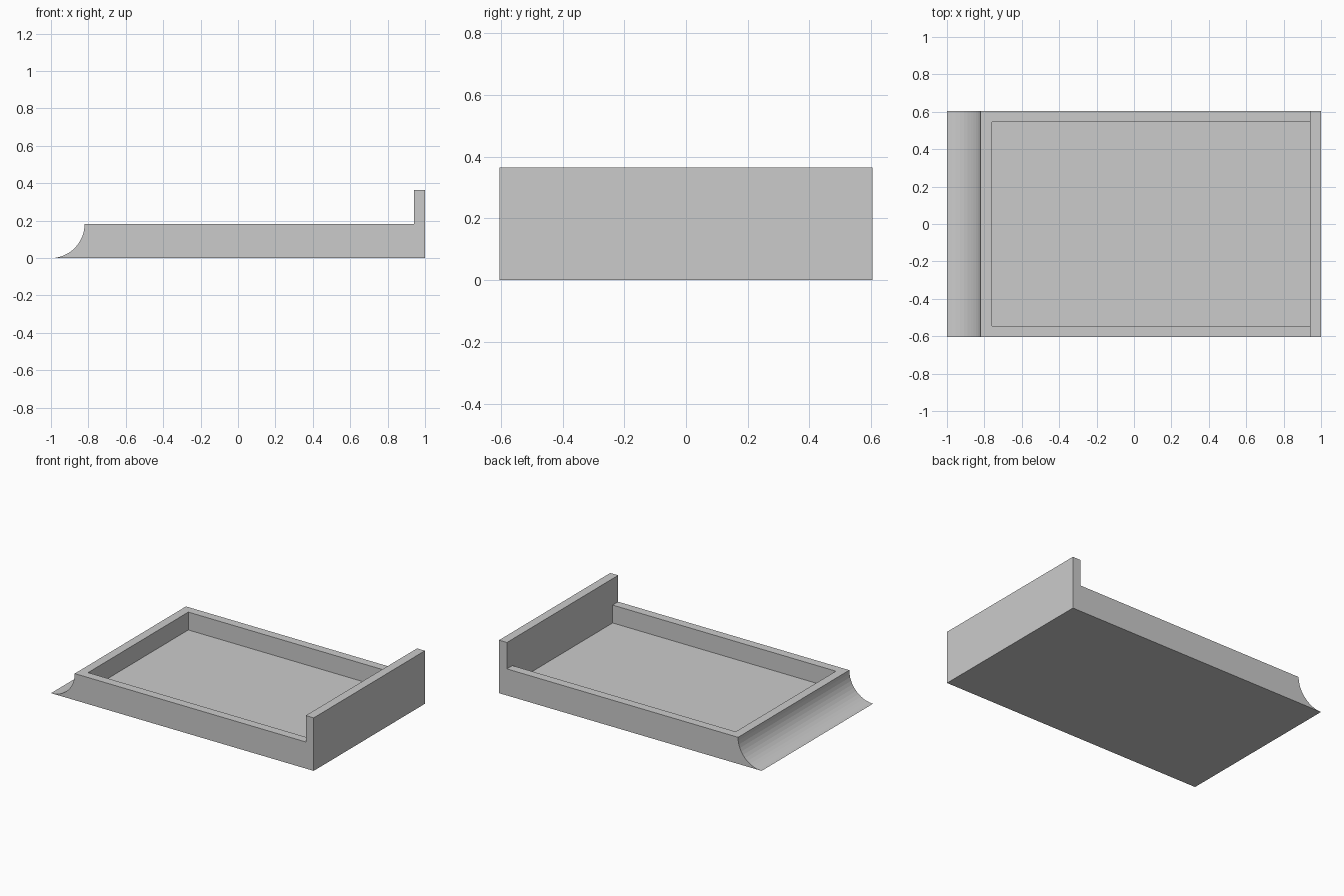
import bpy, bmesh, math

cube = bpy.data.objects.get("Cube")
if cube:
    bpy.data.objects.remove(cube, do_unlink=True)

HALF_W = 0.605      # half width in y
DECK = 0.183        # height of the rim
TOP = 0.365         # height of the end wall
WALL = 0.06         # rim, floor and end wall thickness
LIP = 0.18          # length of the concave ramp
STEPS = 12

grey = bpy.data.materials.new("light_grey")
grey.use_nodes = True
colour = (0.6, 0.6, 0.6, 1)
grey.diffuse_color = colour
grey.node_tree.nodes["Principled BSDF"].inputs["Base Color"].default_value = colour


def extrude_profile(name, profile, half_width):
    """Solid from an x/z outline, extruded symmetrically along y."""
    bm = bmesh.new()
    face = bm.faces.new([bm.verts.new((x, -half_width, z)) for x, z in profile])
    moved = bmesh.ops.extrude_face_region(bm, geom=[face])["geom"]
    verts = [v for v in moved if isinstance(v, bmesh.types.BMVert)]
    bmesh.ops.translate(bm, verts=verts, vec=(0, 2 * half_width, 0))
    bmesh.ops.recalc_face_normals(bm, faces=bm.faces)
    mesh = bpy.data.meshes.new(name)
    bm.to_mesh(mesh)
    bm.free()
    mesh.materials.append(grey)
    obj = bpy.data.objects.new(name, mesh)
    bpy.context.collection.objects.link(obj)
    return obj


# Body outline: concave ramp, rim, raised end wall
angles = [math.pi / 2 * i / STEPS for i in range(STEPS + 1)]
ramp = [(-1 + LIP * math.sin(a), DECK * (1 - math.cos(a))) for a in angles]
end_wall = [(1 - WALL, DECK), (1 - WALL, TOP), (1, TOP), (1, 0)]
tray = extrude_profile("tray", ramp + end_wall, HALF_W)

# Recess that reaches the end wall
x0, x1 = -1 + LIP + WALL, 1 - WALL
recess = extrude_profile("recess_cutter",
                         [(x0, WALL), (x1, WALL), (x1, TOP - WALL), (x0, TOP - WALL)],
                         HALF_W - WALL)
recess.hide_render = True

cut = tray.modifiers.new("recess", 'BOOLEAN')
cut.operation = 'DIFFERENCE'
cut.solver = 'EXACT'
cut.object = recess
bpy.context.view_layer.objects.active = tray
bpy.ops.object.modifier_apply(modifier=cut.name)
bpy.data.objects.remove(recess, do_unlink=True)
